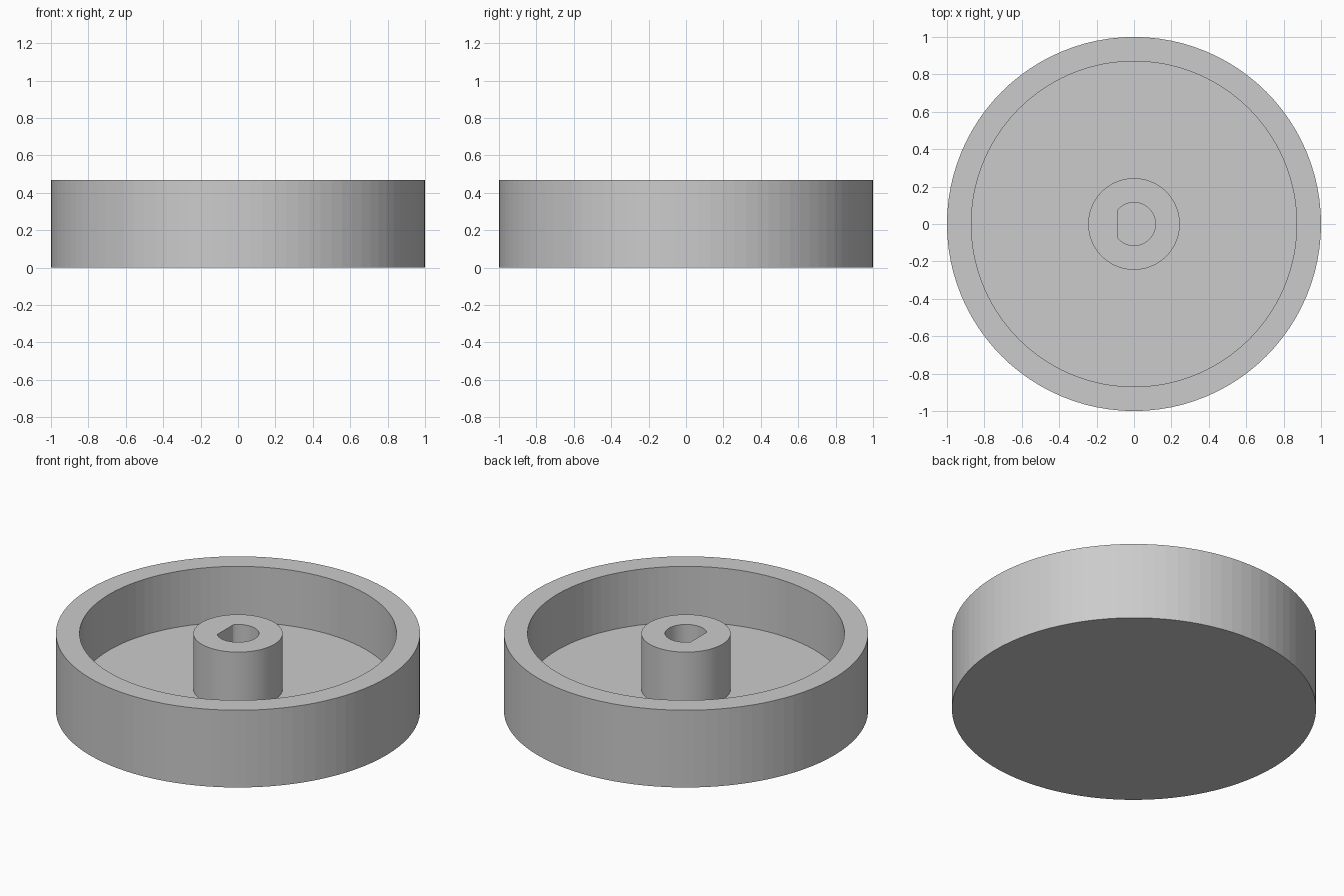
import bpy
import bmesh
import math

cube = bpy.data.objects.get("Cube")
if cube:
    bpy.data.objects.remove(cube, do_unlink=True)

SIDES = 96
HEIGHT = 0.468
FLOOR = 0.13

grey = bpy.data.materials.new("plain grey")
grey.use_nodes = True
colour = (0.6, 0.6, 0.6, 1)
grey.diffuse_color = colour
grey.node_tree.nodes["Principled BSDF"].inputs["Base Color"].default_value = colour


def loft(name, rings, caps):
    """Join circular rings (radius, height, flat x limit) into one surface."""
    bm = bmesh.new()
    loops = []
    for radius, z, flat_x in rings:
        loop = []
        for i in range(SIDES):
            a = math.tau * i / SIDES
            x, y = radius * math.cos(a), radius * math.sin(a)
            loop.append(bm.verts.new((max(x, flat_x), y, z)))
        loops.append(loop)
    for low, high in zip(loops, loops[1:]):
        for i in range(SIDES):
            j = (i + 1) % SIDES
            bm.faces.new((low[i], low[j], high[j], high[i]))
    if caps:
        bm.faces.new(loops[0][::-1])
        bm.faces.new(loops[-1])
    mesh = bpy.data.meshes.new(name)
    bm.to_mesh(mesh)
    bm.free()
    mesh.materials.append(grey)
    obj = bpy.data.objects.new(name, mesh)
    bpy.context.collection.objects.link(obj)
    return obj


# Closed disc with a raised outer rim
loft("wheel_cup", [(1, 0, -1), (1, HEIGHT, -1),
                   (0.87, HEIGHT, -1), (0.87, FLOOR, -1)], True)

# Centre hub with a D-shaped shaft hole reaching down to the disc
loft("shaft_hub", [(0.245, FLOOR, -1), (0.245, HEIGHT, -1),
                   (0.115, HEIGHT, -0.085), (0.115, FLOOR, -0.085)], False)
